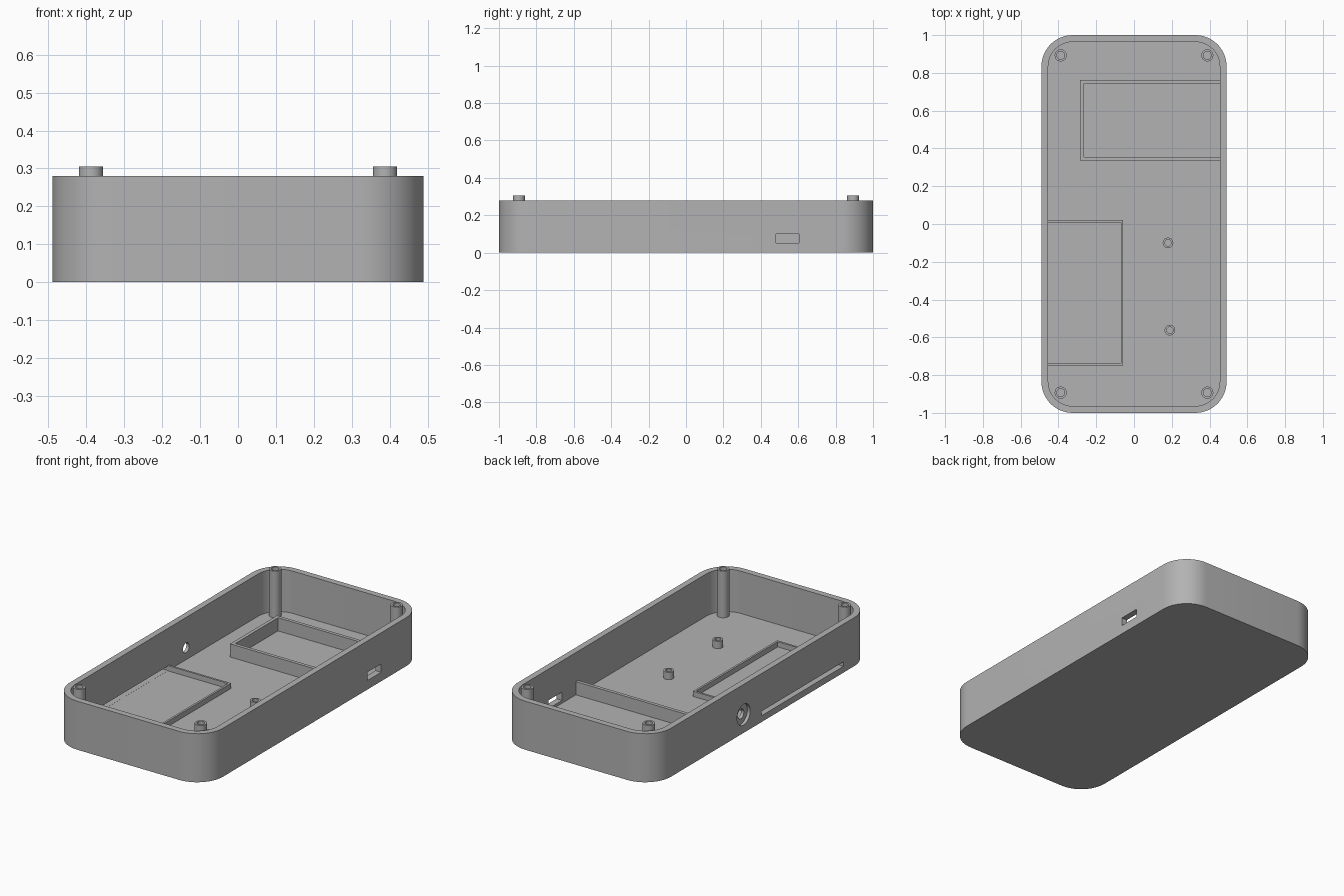
import bpy, bmesh, math
from mathutils import Matrix

if "Cube" in bpy.data.objects:
    bpy.data.objects.remove(bpy.data.objects["Cube"], do_unlink=True)

grey = bpy.data.materials.new("light grey plastic")
grey.use_nodes = True
colour = (0.45, 0.45, 0.45, 1)
grey.diffuse_color = colour
grey.node_tree.nodes["Principled BSDF"].inputs["Base Color"].default_value = colour

HALF_X, HALF_Y, HEIGHT = 0.49, 1.0, 0.28
WALL, FLOOR, RADIUS = 0.036, 0.036, 0.165


def finish(bm, name):
    bmesh.ops.recalc_face_normals(bm, faces=bm.faces)
    mesh = bpy.data.meshes.new(name)
    bm.to_mesh(mesh)
    bm.free()
    mesh.materials.append(grey)
    obj = bpy.data.objects.new(name, mesh)
    bpy.context.collection.objects.link(obj)
    return obj


def activate(obj):
    bpy.ops.object.select_all(action='DESELECT')
    obj.select_set(True)
    bpy.context.view_layer.objects.active = obj


def smooth(obj):
    activate(obj)
    bpy.ops.object.shade_smooth_by_angle(angle=math.radians(30))


def loft(name, rings):
    """Skin a stack of equal closed rings and cap both ends."""
    bm = bmesh.new()
    loops = [[bm.verts.new(p) for p in ring] for ring in rings]
    n = len(loops[0])
    for a, b in zip(loops, loops[1:]):
        for i in range(n):
            j = (i + 1) % n
            bm.faces.new((a[i], a[j], b[j], b[i]))
    bm.faces.new(loops[0])
    bm.faces.new(loops[-1])
    return finish(bm, name)


def rounded_ring(inset, z, steps=12):
    r = RADIUS - inset
    cx, cy = HALF_X - RADIUS, HALF_Y - RADIUS
    ring = []
    for q, (sx, sy) in enumerate([(1, 1), (-1, 1), (-1, -1), (1, -1)]):
        for k in range(steps + 1):
            a = (q + k / steps) * math.pi / 2
            ring.append((sx * cx + r * math.cos(a), sy * cy + r * math.sin(a), z))
    return ring


def post(name, x, y, top, r, bore):
    """Hollow screw post standing on the floor."""
    def circle(radius, z, n=32):
        return [(x + radius * math.cos(2 * math.pi * i / n),
                 y + radius * math.sin(2 * math.pi * i / n), z) for i in range(n)]
    base = FLOOR - 0.005
    obj = loft(name, [circle(r, base), circle(r, top),
                      circle(bore, top), circle(bore, FLOOR + 0.002)])
    smooth(obj)


def tray(name, wall_x, inner_x, y0, y1, t, top):
    """Three-sided rib that closes against a side wall."""
    s = 1 if inner_x > wall_x else -1
    ix = inner_x - s * t
    plan = [(wall_x, y0), (inner_x, y0), (inner_x, y1), (wall_x, y1),
            (wall_x, y1 - t), (ix, y1 - t), (ix, y0 + t), (wall_x, y0 + t)]
    loft(name, [[(x, y, z) for x, y in plan] for z in (FLOOR - 0.005, top)])


def box_cutter(x0, x1, y0, y1, z0, z1):
    plan = [(x0, y0), (x1, y0), (x1, y1), (x0, y1)]
    return loft("cutter", [[(x, y, z) for x, y in plan] for z in (z0, z1)])


def round_cutter(x0, x1, y, z, r):
    bm = bmesh.new()
    place = Matrix.Translation(((x0 + x1) / 2, y, z)) @ Matrix.Rotation(math.pi / 2, 4, 'Y')
    bmesh.ops.create_cone(bm, cap_ends=True, segments=32, radius1=r, radius2=r,
                          depth=abs(x1 - x0), matrix=place)
    return finish(bm, "cutter")


# Open-topped case with rounded corners
case = loft("case_shell", [rounded_ring(0, 0), rounded_ring(0, HEIGHT),
                           rounded_ring(WALL, HEIGHT), rounded_ring(WALL, FLOOR)])

# Side openings: port, long slot, countersunk round hole
cutters = [
    box_cutter(0.4, 0.6, 0.48, 0.605, 0.052, 0.1),
    box_cutter(-0.6, -0.44, -0.735, 0.01, 0.0365, 0.062),
    round_cutter(-0.6, -0.472, 0.175, 0.105, 0.06),
    round_cutter(-0.6, -0.4, 0.175, 0.105, 0.028),
]
for cutter in cutters:
    cutter.hide_render = True
    activate(case)
    mod = case.modifiers.new("opening", 'BOOLEAN')
    mod.operation = 'DIFFERENCE'
    mod.solver = 'EXACT'
    mod.object = cutter
    bpy.ops.object.modifier_apply(modifier=mod.name)
    bpy.data.objects.remove(cutter, do_unlink=True)
smooth(case)

# Corner screw posts, rising above the rim
for x, side in ((-0.388, "right"), (0.388, "left")):
    for y, end in ((-0.893, "front"), (0.893, "back")):
        post(f"{end}_{side}_post", x, y, 0.305, 0.032, 0.021)

# Short board mounts
post("board_mount_back", 0.18, -0.1, 0.078, 0.028, 0.017)
post("board_mount_front", 0.19, -0.562, 0.078, 0.028, 0.017)

# Component trays against the side walls
tray("large_tray", 0.46, -0.285, 0.335, 0.763, 0.02, 0.112)
tray("low_tray", -0.46, -0.058, -0.748, 0.02, 0.012, 0.066)
